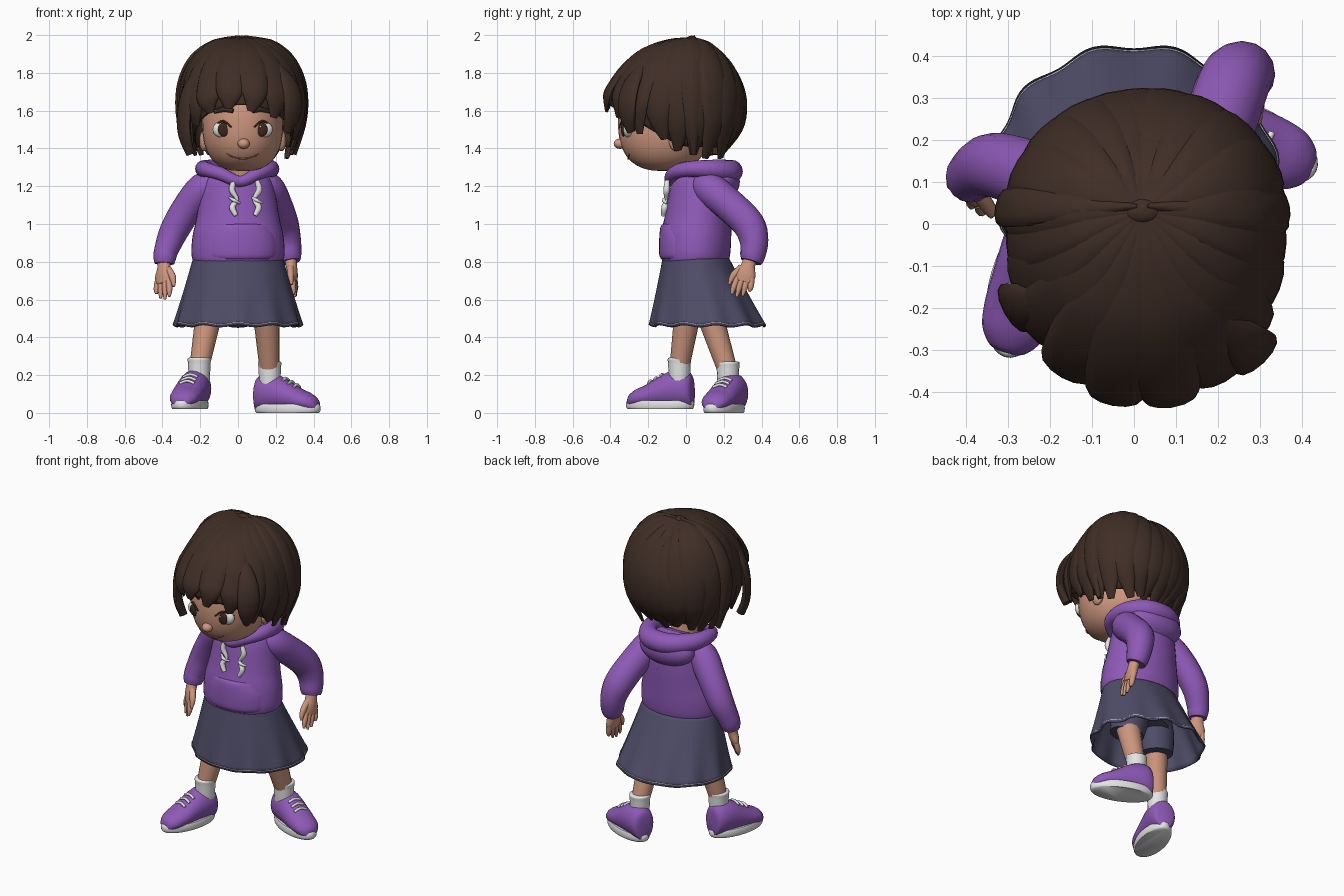
import bpy, bmesh, math, random
from mathutils import Vector, Matrix

random.seed(4)
if "Cube" in bpy.data.objects:
    bpy.data.objects.remove(bpy.data.objects["Cube"], do_unlink=True)


def material(name, r, g, b):
    m = bpy.data.materials.new(name)
    m.use_nodes = True
    m.diffuse_color = (r, g, b, 1)
    node = next(k for k in m.node_tree.nodes if k.type == 'BSDF_PRINCIPLED')
    node.inputs["Base Color"].default_value = (r, g, b, 1)
    node.inputs["Roughness"].default_value = 0.8
    return m


HAIR = material("dark brown hair", .05, .027, .019)
SKIN = material("skin", .62, .31, .21)
PURPLE = material("purple cloth", .27, .10, .47)
NAVY = material("slate blue cloth", .08, .075, .14)
WHITE = material("white", .78, .78, .78)
IRIS = material("brown iris", .045, .02, .012)
LIP = material("lip line", .30, .12, .08)


def finish(name, bm, mat, angle=60):
    bmesh.ops.recalc_face_normals(bm, faces=bm.faces[:])
    me = bpy.data.meshes.new(name)
    bm.to_mesh(me)
    bm.free()
    me.materials.append(mat)
    me.shade_smooth()
    me.set_sharp_from_angle(angle=math.radians(angle))
    ob = bpy.data.objects.new(name, me)
    bpy.context.scene.collection.objects.link(ob)
    return ob


def spline(rows, steps, closed=False):
    """Smooth curve through rows of numbers."""
    n, out = len(rows), []
    pick = lambda i: rows[i % n] if closed else rows[max(0, min(n - 1, i))]
    for i in range(n if closed else n - 1):
        quad = list(zip(pick(i - 1), pick(i), pick(i + 1), pick(i + 2)))
        for s in range(steps):
            t = s / steps
            out.append([.5 * (2*b + (c-a)*t + (2*a-5*b+4*c-d)*t*t + (3*b-a-3*c+d)*t**3)
                        for a, b, c, d in quad])
    return out if closed else out + [list(rows[-1])]


def tube(name, rows, mat, ref=(0, 1, 0), n=16, steps=4, closed=False, axis=None):
    """Sweep an ellipse along rows of (x, y, z, side radius, ref radius)."""
    rows = spline([tuple(r) if len(r) == 5 else (*r, r[-1]) for r in rows], steps, closed)
    bm, rings, m = bmesh.new(), [], len(rows)
    pos = [Vector(r[:3]) for r in rows]
    for i, r in enumerate(rows):
        nxt = pos[(i + 1) % m] if closed else pos[min(i + 1, m - 1)]
        prv = pos[i - 1] if closed else pos[max(i - 1, 0)]
        t = axis or (nxt - prv).normalized()
        side = t.cross(ref(pos[i]) if callable(ref) else Vector(ref)).normalized()
        up = side.cross(t)
        a, b = max(r[3], .001), max(r[4], .001)
        rings.append([bm.verts.new(pos[i] + side*a*math.cos(k*math.tau/n) + up*b*math.sin(k*math.tau/n))
                      for k in range(n)])
    for i in range(m if closed else m - 1):
        p, q = rings[i], rings[(i + 1) % m]
        for k in range(n):
            bm.faces.new((p[k], p[(k+1) % n], q[(k+1) % n], q[k]))
    if not closed:
        bm.faces.new(rings[0])
        bm.faces.new(rings[-1])
    return finish(name, bm, mat)


def ball(name, loc, size, mat):
    bm = bmesh.new()
    bmesh.ops.create_uvsphere(bm, u_segments=32, v_segments=20, radius=1,
                              matrix=Matrix.Translation(loc) @ Matrix.Diagonal((*size, 1)))
    return finish(name, bm, mat)


def shell(name, fn, nu, nv, mat, thick):
    """Open surface wrapped around u, running down v."""
    bm = bmesh.new()
    g = [[bm.verts.new(fn(u*math.tau/nu, v/nv)) for u in range(nu)] for v in range(nv + 1)]
    for v in range(nv):
        for u in range(nu):
            w = (u + 1) % nu
            bm.faces.new((g[v][u], g[v][w], g[v+1][w], g[v+1][u]))
    ob = finish(name, bm, mat)
    mod = ob.modifiers.new("thickness", 'SOLIDIFY')
    mod.thickness = thick
    return ob


# Head with a full jaw: level_size is the relative width at a height
CX, CY, CZ, RX, RY, RZ = .025, -.115, 1.55, .215, .245, .27


def level_size(z):
    d = (CZ - z) / RZ
    return max(0, 1 - d**2.6) ** .385 if d > 0 else math.sqrt(max(0, 1 - d*d))


def face(x, z, out=0):
    """Point on the front of the face, pushed outward a little."""
    return (x, CY - out - RY * math.sqrt(max(0, level_size(z)**2 - ((x - CX) / RX)**2)), z)


head = ball("head", (CX, CY, CZ), (RX, RY, RZ), SKIN)
for v in head.data.vertices:
    d = (CZ - v.co.z) / RZ
    if 0 < d < .999:
        k = level_size(v.co.z) / math.sqrt(1 - d*d)
        v.co.x = CX + (v.co.x - CX) * k
        v.co.y = CY + (v.co.y - CY) * k
tube("neck", [(.02, .02, 1.1, .09), (.02, -.01, 1.25, .08), (.02, -.03, 1.4, .09)], SKIN)
ball("nose", face(.03, 1.425, .004), (.032, .032, .027), SKIN)
tube("mouth", [(*face(CX + x, 1.346 + 3.5*x*x), .005 - .03*abs(x)) for x in (-.085, -.045, 0, .045, .085)],
     LIP, n=8)
for s in (-1, 1):
    x = CX + s * .105
    ball("eye_white", face(x + s*.004, 1.5, -.021), (.05, .030, .043), WHITE)
    ball("iris", face(x - s*.004, 1.5, .001), (.03, .013, .037), IRIS)
    ball("eye_glint", face(x - .012, 1.515, .013), (.006, .004, .006), WHITE)
    tube("upper_lash", [(*face(x - s*.045, 1.512, .002), .004), (*face(x, 1.545, .006), .006),
                        (*face(x + s*.047, 1.515, .004), .004)], IRIS, n=8)
    tube("eyebrow", [(*face(x - s*.055, 1.598, .004), .012), (*face(x - s*.01, 1.607, .004), .014),
                     (*face(x + s*.045, 1.59, .004), .006)], HAIR, n=10)
    ball("ear", (CX + s*.205, -.05, 1.44), (.025, .04, .055), SKIN)

# Hair: profiles of (radius, height) from the crown, blended around the head
FRONT = [(.01, 1.98), (.12, 1.955), (.25, 1.91), (.35, 1.83), (.42, 1.74), (.45, 1.68), (.455, 1.62)]
SIDE = [(.01, 1.98), (.14, 1.955), (.24, 1.88), (.295, 1.77), (.312, 1.65), (.3, 1.52), (.255, 1.37)]
BACK = [(.01, 1.98), (.09, 1.925), (.18, 1.845), (.245, 1.74), (.27, 1.63), (.245, 1.5), (.145, 1.365)]
MID = Vector((.02, -.03, 1.62))


def hair_rows(az):
    """Profile at an angle; az = 0 faces the front."""
    w = math.sin(az) ** 2
    ends = FRONT if math.cos(az) > 0 else BACK
    rows = []
    for (r0, z0), (r1, z1) in zip(ends, SIDE):
        r, z = (r0 + (r1 - r0)*w) * (1 + .03*math.sin(az)), z0 + (z1 - z0)*w
        rows.append((.02 + r*math.sin(az), .03 - r*math.cos(az), z))
    return rows


def cap_point(az, t):
    rows = spline(hair_rows(az), 4)
    p = Vector(rows[round(t * (len(rows) - 2))])
    return MID + (p - MID) * .955


outward = lambda p: p - MID
shell("hair_cap", cap_point, 64, 23, HAIR, .008)
ball("hair_crown", (.02, .03, 1.975), (.045, .03, .022), HAIR)
LOCKS = 21
WIDTHS = (.012, .05, .074, .08, .076, .062, .02)
for i in range(LOCKS):
    az = math.tau * (i + .5) / LOCKS
    rows = hair_rows(az)
    tip, drop = Vector(rows[-1]), random.uniform(-.03, .02)
    swing = random.uniform(-.025, .025)
    rows[-1] = tip + Vector((swing*math.cos(az), swing*math.sin(az), drop))
    tube("hair_lock", [(*p, w, .024 if w > .03 else .008) for p, w in zip(rows, WIDTHS)],
         HAIR, ref=outward, n=12)
for s in (-1, 1):
    tube("flared_lock", [(.02 + s*r*1.06, .04, z, w*.6, .02) for (r, z), w in zip(SIDE, WIDTHS)],
         HAIR, ref=outward, n=12)
for name, path in (("right_side_lock", [(-.17, -.16, 1.86), (-.255, -.19, 1.72), (-.285, -.2, 1.58),
                                        (-.28, -.2, 1.46), (-.25, -.19, 1.37)]),
                   ("left_side_lock", [(.17, -.2, 1.87), (.26, -.28, 1.76), (.29, -.31, 1.66),
                                       (.285, -.31, 1.57), (.26, -.29, 1.49)])):
    tube(name, [(*p, w, .025) for p, w in zip(path, (.02, .055, .065, .055, .02))],
         HAIR, ref=outward, n=12)

# Hoodie body, hood, pocket and strings
tube("hoodie_body", [(0, .045, .80, .232, .165), (0, .045, .82, .243, .178), (0, .05, .86, .247, .185),
                     (0, .055, .94, .24, .185), (0, .065, 1.02, .222, .178), (0, .075, 1.12, .205, .17),
                     (0, .08, 1.2, .19, .16), (0, .08, 1.26, .16, .14), (0, .07, 1.29, .1, .1)],
     PURPLE, n=40)
tube("front_pocket", [(.01, -.02, .815, .185, .112), (.01, -.02, .84, .2, .122), (.01, -.02, .92, .195, .122),
                      (.01, -.02, .985, .165, .115), (.01, -.02, 1.0, .155, .1)], PURPLE, n=32)
tube("hood_rim", [(.01, -.085, 1.225, .03), (.1, -.07, 1.265, .035), (.165, .0, 1.29, .04),
                  (.165, .13, 1.29, .05), (.09, .225, 1.28, .06), (-.05, .23, 1.28, .06),
                  (-.165, .13, 1.29, .05), (-.175, .0, 1.29, .04), (-.09, -.07, 1.265, .035)],
     PURPLE, ref=(0, 0, 1), closed=True)
ball("hood_bag", (0, .185, 1.225), (.18, .1, .1), PURPLE)
for x, s in ((-.02, 1), (.1, -1)):
    tube("drawstring", [(x, -.1, 1.23, .012), (x - s*.012, -.103, 1.18, .017), (x + s*.015, -.106, 1.13, .010),
                        (x - s*.01, -.113, 1.09, .017), (x + s*.01, -.12, 1.045, .012)], WHITE, n=8)
    tube("string_loop", [(x - .025, -.1, 1.14, .006), (x, -.118, 1.125, .01), (x + .03, -.1, 1.11, .006)],
         WHITE, n=8)

# Sleeves and hands
tube("right_sleeve", [(-.1, .08, 1.22, .06), (-.18, .09, 1.19, .085), (-.27, .125, 1.08, .082),
                      (-.34, .14, .96, .076), (-.38, .12, .86, .064), (-.388, .11, .82, .06),
                      (-.39, .105, .79, .052)], PURPLE)
tube("left_sleeve", [(.1, .08, 1.22, .06), (.155, .12, 1.19, .087), (.2, .23, 1.1, .087),
                     (.235, .33, 1.0, .086), (.258, .36, .91, .076), (.27, .352, .83, .066),
                     (.275, .345, .8, .056)], PURPLE)


def hand(side, wrist, along, spread):
    w, d, s = Vector(wrist), Vector(along).normalized(), Vector(spread).normalized()
    across = d.cross(s)
    row = lambda a, b, r, q: (*(w + d*a + s*b), r, q)
    tube(side + "_palm", [row(-.04, 0, .036, .032), row(.02, 0, .038, .03), row(.07, 0, .054, .027),
                          row(.11, 0, .048, .02)], SKIN, ref=across)
    for k, length in enumerate((.165, .19, .195, .18)):
        b = -.038 + .025*k
        tube(side + "_finger", [row(.09, b, .016, .017), row(.14, b*1.2, .016, .016),
                                row(length, b*1.2, .007, .007)], SKIN, ref=across, n=10)
    tube(side + "_thumb", [row(.03, .03, .02, .018), row(.075, .064, .019, .017),
                           row(.125, .074, .007, .007)], SKIN, ref=across, n=10)


hand("right", (-.392, .1, .79), (-.03, -.25, -.95), (.75, -.65, 0))
hand("left", (.28, .335, .8), (.12, -.27, -.95), (-.15, -1, 0))


# Skirt, hem stitching and shorts
def skirt_point(az, t):
    wave = 1 + .026 * t * t * math.cos(11 * az)
    return Vector(((.235 + .105*t) * wave * math.sin(az),
                   .05 + .068*t - (.172 + .136*t) * wave * math.cos(az),
                   .83 - .37*t + .006 * t * math.cos(11 * az)))


shell("skirt", skirt_point, 132, 12, NAVY, .008)
tube("hem_stitching", [(*skirt_point(k*math.tau/66, .965), .002) for k in range(66)],
     WHITE, ref=(0, 0, 1), n=6, steps=2, closed=True)
tube("shorts_seat", [(0, .07, .6, .17, .13), (0, .06, .7, .2, .15), (0, .05, .8, .2, .15)], NAVY, n=24)
for name, x, y in (("right_shorts_leg", -.125, .03), ("left_shorts_leg", .125, .1)):
    tube(name, [(x*1.1, y, .49, .1), (x, y + .01, .6, .11), (x*.8, .06, .7, .1)], NAVY, n=20)


# Legs, socks and shoes
def leg(side, hip, ankle, heel, forward, base):
    h, a = Vector(hip), Vector(ankle)
    tube(side + "_leg", [(*h, .075), (*h.lerp(a, .5), .064), (*a, .052)], SKIN)
    z = base + .16
    tube(side + "_sock", [(a.x, a.y, z - .06, .052), (a.x, a.y, z + .02, .057), (a.x, a.y, z + .08, .06),
                          (a.x, a.y, z + .105, .062), (a.x, a.y, z + .112, .054)], WHITE)
    f = Vector((*forward, 0)).normalized()
    lat = Vector((-f.y, f.x, 0))
    o = Vector((*heel, base))
    # Upper sections: distance from heel, half width, top height
    upper = [(-.084, .04, .15), (-.075, .062, .185), (-.045, .077, .207), (.0, .083, .21), (.05, .084, .198),
             (.11, .084, .165), (.17, .083, .13), (.225, .073, .105), (.26, .048, .08), (.272, .025, .06)]
    tube(side + "_shoe", [(*(o + f*s + Vector((0, 0, (t + .008) / 2))), w, (t - .008) / 2)
                          for s, w, t in upper], PURPLE, ref=(0, 0, 1), n=24, axis=f)
    c = o + f * .096
    tube(side + "_sole", [(c.x, c.y, base + k, .186*q, .087*q) for k, q in
                          ((0, .95), (.012, 1), (.035, 1), (.046, .96))],
         WHITE, ref=lat, n=40, steps=2)
    for k in range(3):
        mid = o + f*(.085 + .032*k) + Vector((0, 0, .184 - .017*k))
        tube(side + "_lace", [(*(mid + lat*b - Vector((0, 0, abs(b)*.35))), .008) for b in (-.04, 0, .04)],
             WHITE, ref=(0, 0, 1), n=8)


leg("right", (-.14, .02, .6), (-.205, -.035, .24), (-.228, -.045), (-.28, -.96), .02)
leg("left", (.145, .1, .6), (.168, .222, .22), (.175, .24), (.91, -.4), .0)
